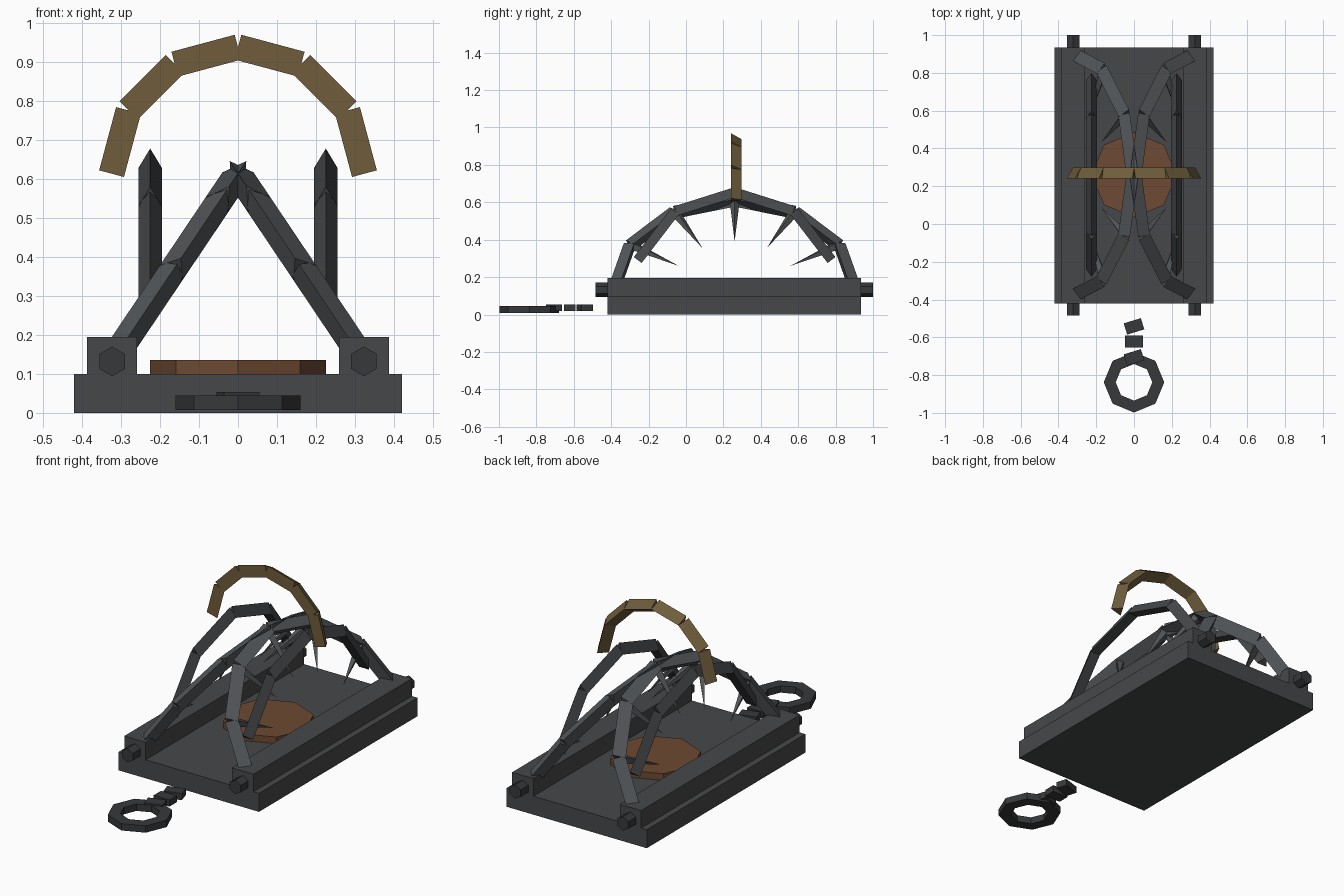
import bpy, bmesh
from math import sin, cos, radians, pi
from mathutils import Vector, Matrix

if "Cube" in bpy.data.objects:
    bpy.data.objects.remove(bpy.data.objects["Cube"])

CY = 0.26                      # centre of the trap along y
TILT = radians(33.9)           # lean of the jaws
IRON = (0.062, 0.064, 0.067)
STEEL = (0.085, 0.092, 0.098)
DARK = (0.038, 0.040, 0.042)


def finish(name, bm, color):
    bmesh.ops.recalc_face_normals(bm, faces=bm.faces)
    me = bpy.data.meshes.new(name)
    bm.to_mesh(me)
    bm.free()
    ob = bpy.data.objects.new(name, me)
    bpy.context.collection.objects.link(ob)
    mat = bpy.data.materials.new(name + "_paint")
    mat.diffuse_color = (*color, 1)
    mat.use_nodes = True
    mat.node_tree.nodes["Principled BSDF"].inputs["Base Color"].default_value = mat.diffuse_color
    me.materials.append(mat)
    return ob


def box(name, center, size, color, turn=0):
    bm = bmesh.new()
    m = Matrix.Translation(center) @ Matrix.Rotation(turn, 4, 'Z') @ Matrix.Diagonal((*size, 1))
    bmesh.ops.create_cube(bm, size=1, matrix=m)
    return finish(name, bm, color)


def bar(bm, a, b, r1, r2, sides):
    """Straight prism or spike from a to b."""
    a, b = Vector(a), Vector(b)
    d = b - a
    rot = Vector((0, 0, 1)).rotation_difference(d).to_matrix().to_4x4()
    bmesh.ops.create_cone(bm, cap_ends=True, segments=sides, radius1=r1, radius2=r2,
                          depth=d.length, matrix=Matrix.Translation((a + b) / 2) @ rot)


def arch(bm, point, start, end, count, r):
    """Chain of three-sided bars along point(angle)."""
    pts = [point(radians(start + (end - start) * i / count)) for i in range(count + 1)]
    for a, b in zip(pts, pts[1:]):
        bar(bm, a, b, r, r, 3)


def jaw(t, s=1):
    """Point on the upright jaw curve, scaled towards its centre by s."""
    return (0, CY + 0.64 * s * cos(t), 0.582 * s * sin(t))


# base plate
box("base_plate", (0, 0.2575, 0.05), (0.84, 1.355, 0.1), IRON)

for side, label in ((-1, "left"), (1, "right")):
    # hinge rail and hexagonal hinge rod
    box("hinge_rail_" + label, (side * 0.3225, 0.2575, 0.1475), (0.128, 1.355, 0.095), IRON)
    bm = bmesh.new()
    bmesh.ops.create_cone(bm, cap_ends=True, segments=6, radius1=0.038, radius2=0.038, depth=1.485,
                          matrix=Matrix.Translation((side * 0.3225, 0.2575, 0.132))
                          @ Matrix.Rotation(pi / 2, 4, 'X'))
    finish("hinge_rod_" + label, bm, DARK)

    # jaw with inward spikes, built upright and then leaned inward
    bm = bmesh.new()
    arch(bm, jaw, 0, 180, 6, 0.04)
    for deg in range(30, 151, 30):
        t = radians(deg)
        bar(bm, jaw(t, 0.99), jaw(t, 0.54), 0.027, 0, 4)
    lean = Matrix.Translation((side * 0.325, 0, 0.13)) @ Matrix.Rotation(-side * TILT, 4, 'Y')
    bm.transform(lean)
    finish("jaw_" + label, bm, STEEL)

    # upright spring arch
    bm = bmesh.new()
    arch(bm, lambda t: (side * 0.225, CY + 0.544 * cos(t), 0.1 + 0.544 * sin(t)), 20, 160, 4, 0.035)
    finish("spring_arch_" + label, bm, IRON)

# trigger pan
bm = bmesh.new()
bmesh.ops.create_cone(bm, cap_ends=True, segments=8, radius1=0.225, radius2=0.225, depth=0.037,
                      matrix=Matrix.Translation((0, CY, 0.1175)))
finish("trigger_pan", bm, (0.155, 0.067, 0.032))

# brass handle arch
bm = bmesh.new()
arch(bm, lambda t: (0.324 * cos(t), CY, 0.613 + 0.324 * sin(t)), 0, 180, 6, 0.038)
finish("handle_arch", bm, (0.16, 0.11, 0.045))

# chain links
for i, (y, deg) in enumerate(((-0.542, 17), (-0.622, 0), (-0.706, 17))):
    box(f"chain_link_{i + 1}", (0, y, 0.036), (0.095, 0.062, 0.036), DARK, radians(deg))

# anchor ring
bm = bmesh.new()
rings = [[bm.verts.new((r * cos(k * pi / 4), -0.838 + r * sin(k * pi / 4), z)) for k in range(8)]
         for r, z in ((0.16, 0.008), (0.16, 0.045), (0.097, 0.045), (0.097, 0.008))]
for j in range(4):
    p, q = rings[j], rings[(j + 1) % 4]
    for k in range(8):
        n = (k + 1) % 8
        bm.faces.new((p[k], p[n], q[n], q[k]))
finish("anchor_ring", bm, DARK)
